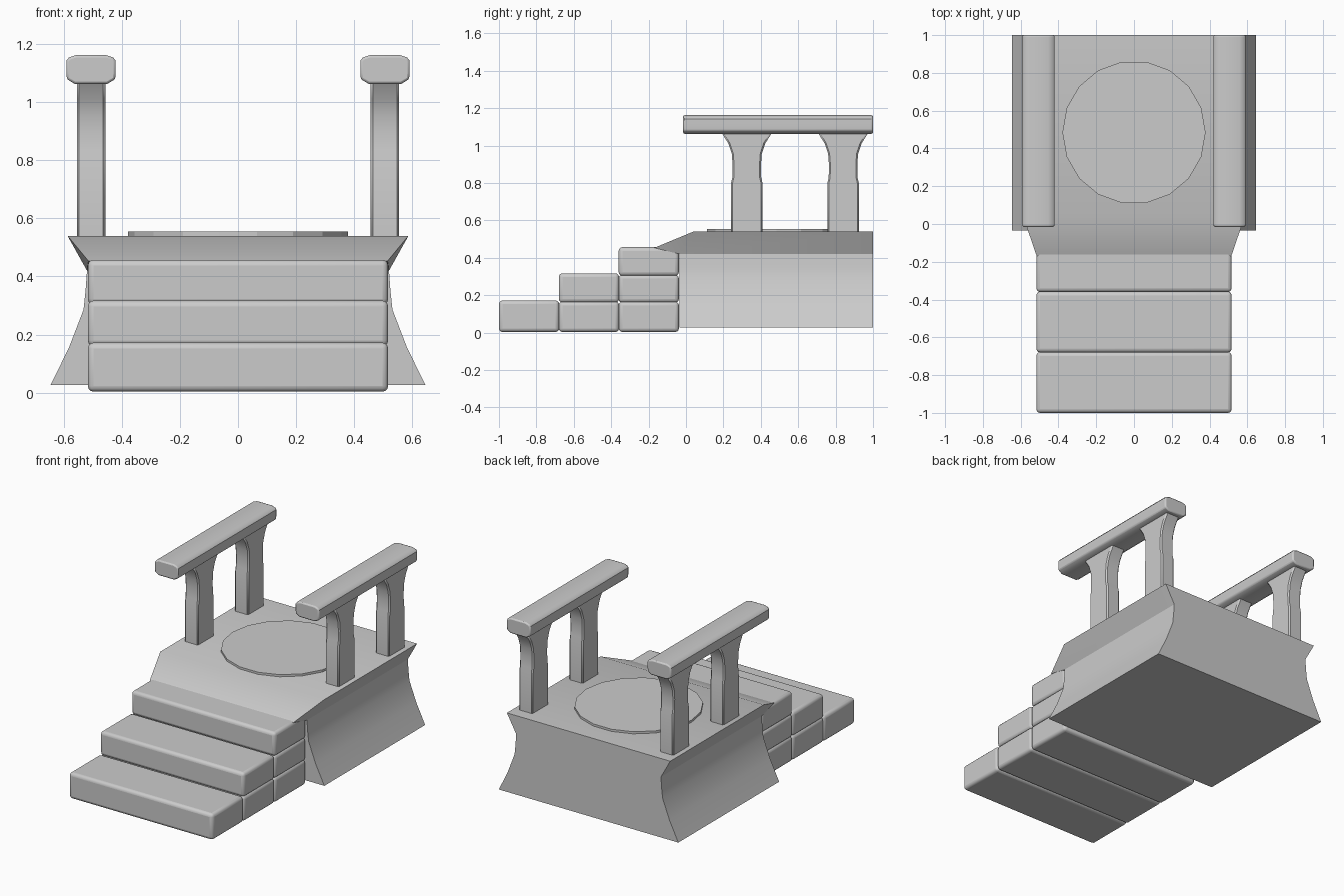
import bpy, bmesh
from math import radians

if "Cube" in bpy.data.objects:
    bpy.data.objects.remove(bpy.data.objects["Cube"])


def make(name, verts, faces, bevel=0, segments=2, angle=35):
    me = bpy.data.meshes.new(name)
    me.from_pydata(verts, [], faces)
    bm = bmesh.new()
    bm.from_mesh(me)
    bmesh.ops.recalc_face_normals(bm, faces=bm.faces)
    bm.to_mesh(me)
    bm.free()
    ob = bpy.data.objects.new(name, me)
    bpy.context.collection.objects.link(ob)
    if bevel:
        mod = ob.modifiers.new("bevel", "BEVEL")
        mod.width, mod.segments = bevel, segments
        mod.limit_method = "ANGLE"
        mod.angle_limit = radians(40)
    bpy.ops.object.select_all(action="DESELECT")
    ob.select_set(True)
    bpy.context.view_layer.objects.active = ob
    bpy.ops.object.shade_smooth_by_angle(angle=radians(angle))
    return ob


def prism(name, near, far, **kw):
    """Join two matching outlines into a closed solid."""
    n = len(near)
    faces = [(i, (i + 1) % n, n + (i + 1) % n, n + i) for i in range(n)]
    faces += [tuple(range(n)), tuple(range(n, 2 * n))]
    return make(name, near + far, faces, **kw)


def box(name, x0, x1, y0, y1, z0, z1, **kw):
    ring = [(x0, z0), (x1, z0), (x1, z1), (x0, z1)]
    return prism(name, [(x, y0, z) for x, z in ring],
                 [(x, y1, z) for x, z in ring], **kw)


# Platform with flared concave sides and a sloped front lip
side = [(.645, .027), (.582, .155), (.532, .285), (.525, .35), (.52, .42), (.587, .54)]
outline = side + [(-x, z) for x, z in reversed(side)]
n = len(outline)
front = [(x, .04 if z > .5 else -.035, z) for x, z in outline]
back = [(x, 1, z) for x, z in outline]
lip = [(.515, -.17, .453), (-.515, -.17, .453)]
R, L = 2 * n, 2 * n + 1
faces = [(i, (i + 1) % n, n + (i + 1) % n, n + i) for i in range(n)]
faces += [tuple(range(n, 2 * n)),
          (0, 1, 2, 3, 4, 7, 8, 9, 10, 11),        # front wall
          (5, 6, L, R), (4, 7, L, R),              # slope and lip underside
          (4, 5, R), (6, 7, L)]                    # lip sides
make("platform", front + back + lip, faces, angle=30)

# Stair blocks stacked in three columns
levels = [(0.003, .172), (.16, .317), (.303, .457)]
for col in range(3):
    y0 = -1 + .32 * col
    for row in range(col + 1):
        z0, z1 = levels[row]
        if row < col:
            z1 = levels[row + 1][0] + .006
        box(f"step_{col + 1}_{row + 1}", -.517, .517, y0, y0 + .322, z0, z1,
            bevel=.02, segments=3)

# Round floor plate
bpy.ops.mesh.primitive_cylinder_add(vertices=18, radius=.379, depth=.035,
                                    location=(0, .485, .5365),
                                    rotation=(0, 0, radians(90)))
plate = bpy.context.object
plate.name = "floor_plate"
plate.rotation_euler[2] = 0
# Turn so that flat edges face front and back
for v in plate.data.vertices:
    v.co.x, v.co.y = v.co.y, v.co.x

# Handrails and flared posts on both sides
post_half = [(.084, .53), (.084, .80), (.077, .83), (.076, .90), (.08, .955),
             (.098, 1.01), (.137, 1.072)]
rail_half = [(.056, 1.063), (.083, 1.079), (.085, 1.10), (.085, 1.143),
             (.076, 1.154), (.052, 1.162)]
for s, label in ((-1, "left"), (1, "right")):
    cx = s * .506
    ring = rail_half + [(-x, z) for x, z in reversed(rail_half)]
    prism(f"handrail_{label}", [(cx + x, -.015, z) for x, z in ring],
          [(cx + x, 1, z) for x, z in ring], bevel=.008)
    for cy, where in ((.325, "front"), (.84, "rear")):
        ring = post_half + [(-y, z) for y, z in reversed(post_half)]
        prism(f"post_{where}_{label}", [(cx - .049, cy + y, z) for y, z in ring],
              [(cx + .049, cy + y, z) for y, z in ring], bevel=.008, segments=1)
